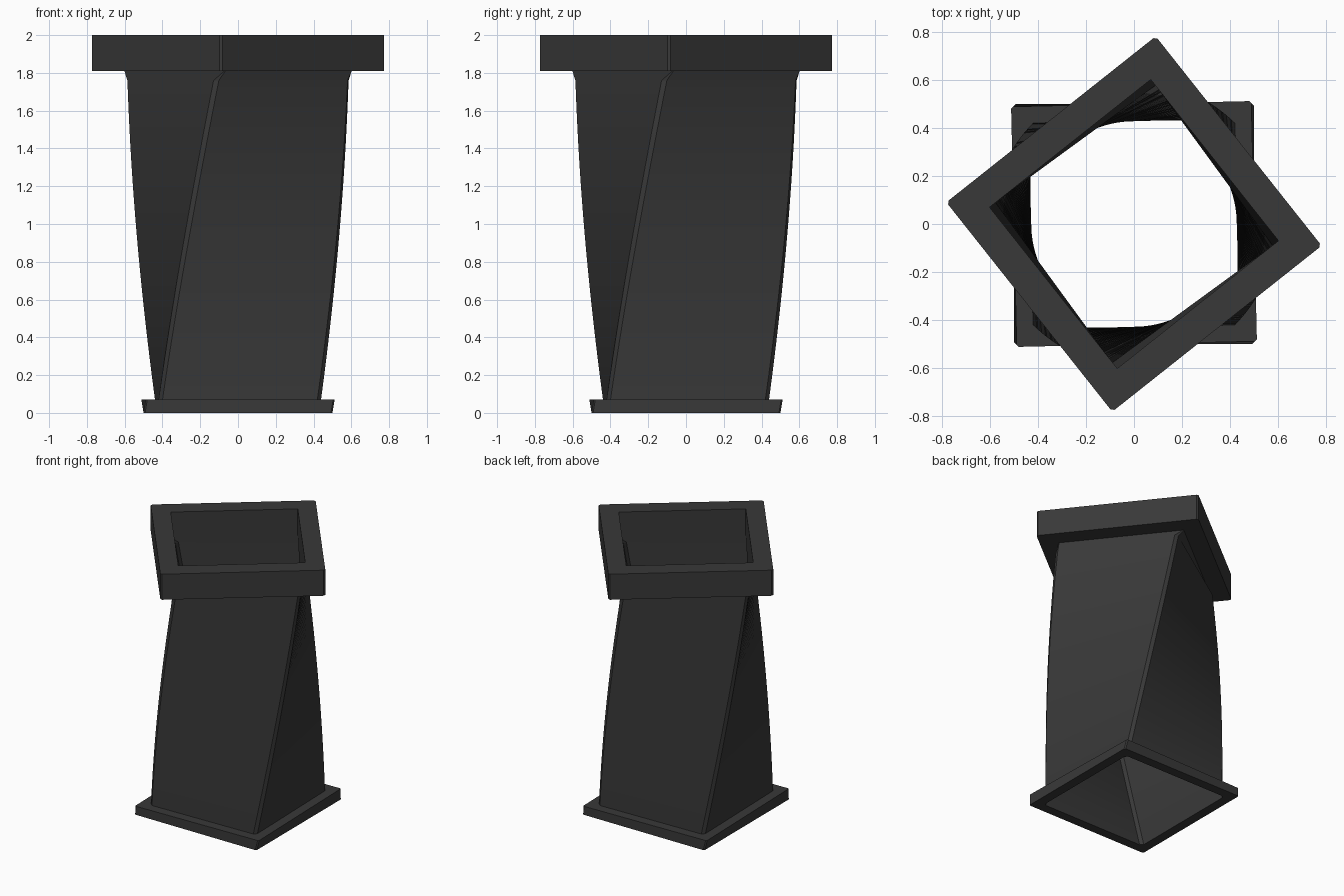
import bpy, bmesh, math

if "Cube" in bpy.data.objects:
    bpy.data.objects.remove(bpy.data.objects["Cube"])

TOTAL = math.radians(38.4)      # full twist over the height of 2


def twist(z):
    return TOTAL * z / 2


def loft(name, sections, closed):
    """Skin square sections (half width, corner chamfer, z, angle)."""
    bm = bmesh.new()
    rings = []
    for h, c, z, a in sections:
        ring = []
        for k in range(4):
            t = a + k * math.pi / 2
            for x, y in ((h, h - c), (h - c, h)):
                ring.append(bm.verts.new((x * math.cos(t) - y * math.sin(t),
                                          x * math.sin(t) + y * math.cos(t), z)))
        rings.append(ring)
    pairs = list(zip(rings, rings[1:]))
    if closed:
        pairs.append((rings[-1], rings[0]))
    for lo, hi in pairs:
        for i in range(8):
            j = (i + 1) % 8
            bm.faces.new((lo[i], lo[j], hi[j], hi[i]))
    if closed:
        bmesh.ops.recalc_face_normals(bm, faces=bm.faces)
    mesh = bpy.data.meshes.new(name)
    bm.to_mesh(mesh)
    bm.free()
    mesh.materials.append(dark)
    ob = bpy.data.objects.new(name, mesh)
    bpy.context.collection.objects.link(ob)
    return ob


dark = bpy.data.materials.new("dark_grey")
dark.diffuse_color = (0.04, 0.04, 0.04, 1)
dark.use_nodes = True
dark.node_tree.nodes["Principled BSDF"].inputs["Base Color"].default_value = dark.diffuse_color

BASE_TOP, RIM_BOTTOM = 0.07, 1.81

# Base flange, twisting slightly with the body
loft("base_flange", [(0.43, 0.02, 0, 0), (0.5, 0.008, 0, 0),
                     (0.5, 0.008, BASE_TOP, twist(BASE_TOP)),
                     (0.43, 0.02, BASE_TOP, twist(BASE_TOP))], True)

# Twisted square tube with chamfered corners, sharpening where it meets the rim
STEPS = 48
body = []
for i in range(STEPS + 1):
    z = BASE_TOP + (1.76 - BASE_TOP) * i / STEPS
    body.append((0.43, 0.02, z, twist(z)))
body.append((0.43, 0.004, RIM_BOTTOM, TOTAL))
loft("twisted_body", body, False)

# Thick straight rim
loft("top_rim", [(0.428, 0.003, RIM_BOTTOM, TOTAL), (0.556, 0.012, RIM_BOTTOM, TOTAL),
                 (0.556, 0.012, 2, TOTAL), (0.428, 0.003, 2, TOTAL)], True)
